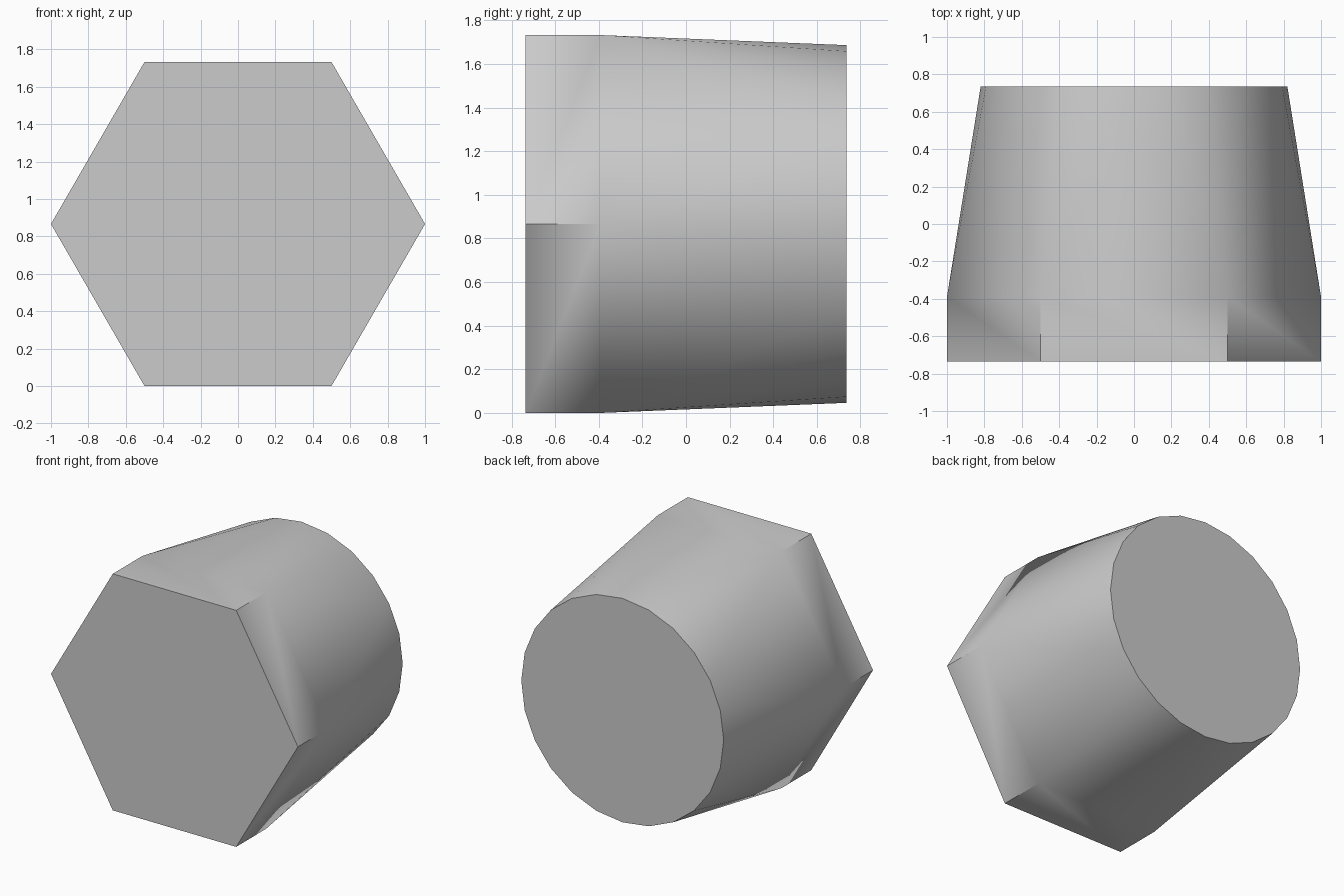
import bpy
import bmesh
from math import cos, sin, pi, sqrt, radians

if "Cube" in bpy.data.objects:
    bpy.data.objects.remove(bpy.data.objects["Cube"], do_unlink=True)

SIDES = 6
PER_CORNER = 4          # round-end vertices per hexagon corner
ROUND = SIDES * PER_CORNER
CENTRE = sqrt(3) / 2
HALF = 0.735

grey = bpy.data.materials.new("light_grey")
grey.use_nodes = True
colour = (0.6, 0.6, 0.6, 1)
grey.diffuse_color = colour
grey.node_tree.nodes["Principled BSDF"].inputs["Base Color"].default_value = colour

bm = bmesh.new()


def ring(count, radius, y):
    angles = [2 * pi * i / count for i in range(count)]
    return [bm.verts.new((radius * cos(a), y, CENTRE + radius * sin(a))) for a in angles]


front = ring(SIDES, 1, -HALF)
collar = ring(SIDES, 1, -0.39)
back = ring(ROUND, 0.82, HALF)

# End caps
bm.faces.new(front)
bm.faces.new(back)

for k in range(SIDES):
    n = (k + 1) % SIDES
    # Straight hexagonal side
    bm.faces.new((front[k], front[n], collar[n], collar[k]))
    # Flat tapering triangle between two corners
    mid = k * PER_CORNER + PER_CORNER // 2
    bm.faces.new((collar[k], collar[n], back[mid]))
    # Cone fan spreading from the corner to the round end
    for j in range(mid - PER_CORNER, mid):
        bm.faces.new((collar[k], back[(j + 1) % ROUND], back[j % ROUND]))

bmesh.ops.recalc_face_normals(bm, faces=bm.faces[:])
mesh = bpy.data.meshes.new("hex_to_round_adapter")
bm.to_mesh(mesh)
bm.free()
mesh.materials.append(grey)

adapter = bpy.data.objects.new("hex_to_round_adapter", mesh)
bpy.context.collection.objects.link(adapter)
bpy.ops.object.select_all(action='DESELECT')
adapter.select_set(True)
bpy.context.view_layer.objects.active = adapter
bpy.ops.object.shade_smooth_by_angle(angle=radians(30))
